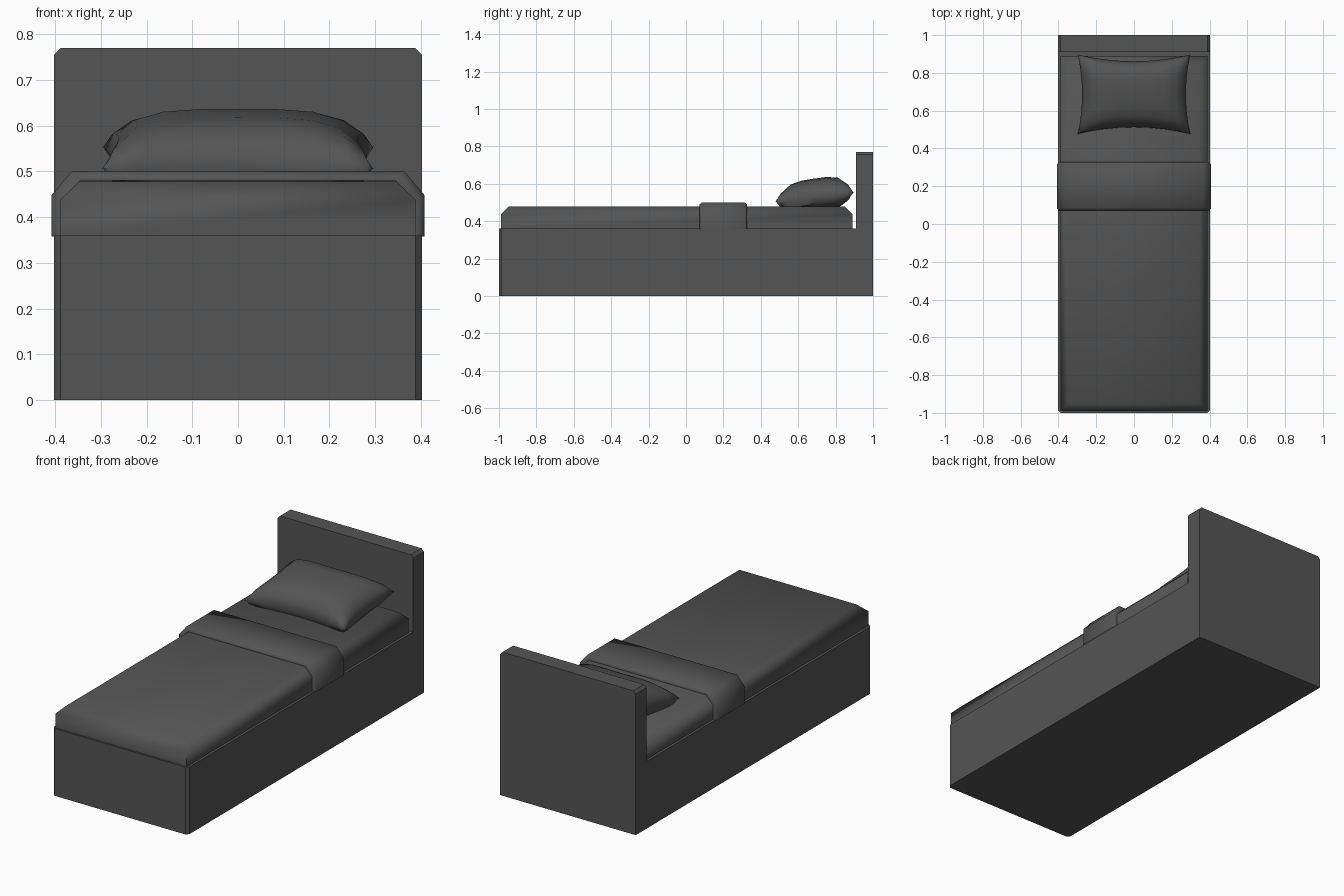
import bpy, bmesh, math

if "Cube" in bpy.data.objects:
    bpy.data.objects.remove(bpy.data.objects["Cube"])

grey = bpy.data.materials.new("dark_grey")
grey.diffuse_color = (0.09, 0.09, 0.09, 1)
grey.use_nodes = True
grey.node_tree.nodes["Principled BSDF"].inputs["Base Color"].default_value = grey.diffuse_color


def finish(bm, name, smooth=None):
    bmesh.ops.recalc_face_normals(bm, faces=bm.faces)
    me = bpy.data.meshes.new(name)
    bm.to_mesh(me)
    bm.free()
    me.materials.append(grey)
    ob = bpy.data.objects.new(name, me)
    bpy.context.collection.objects.link(ob)
    if smooth:
        bpy.ops.object.select_all(action='DESELECT')
        ob.select_set(True)
        bpy.context.view_layer.objects.active = ob
        bpy.ops.object.shade_smooth_by_angle(angle=math.radians(smooth))
    return ob


def loft(bm, rings, closed):
    vs = [[bm.verts.new(p) for p in r] for r in rings]
    n = len(vs[0])
    for a, b in zip(vs, vs[1:]):
        for i in range(n if closed else n - 1):
            j = (i + 1) % n
            bm.faces.new((a[i], a[j], b[j], b[i]))
    return vs


# Bed frame with headboard: L-shaped side profile, extruded across x
bm = bmesh.new()
side = [(-1, 0), (1, 0), (1, .77), (.91, .77), (.91, .36), (-1, .36)]
ends = loft(bm, [[(x, y, z) for y, z in side] for x in (-.402, .402)], True)
for e in ends:
    bm.faces.new(e)


def chamfered(e):
    a, b = (v.co for v in e.verts)
    front_corner = a.y < -.99 and b.y < -.99 and abs(a.x - b.x) < .01
    head_corner = a.z > .76 and b.z > .76 and abs(a.x - b.x) < .01
    return front_corner or head_corner


bmesh.ops.bevel(bm, geom=[e for e in bm.edges if chamfered(e)],
                offset=.014, segments=1, affect='EDGES')
finish(bm, "bed_frame")

# Mattress: rectangle rings with a chamfered top
bm = bmesh.new()
rings = []
for z, d in ((.358, 0), (.437, 0), (.478, .042)):
    x, y0, y1 = .389 - d, -.99 + d, .89 - d
    rings.append([(-x, y0, z), (x, y0, z), (x, y1, z), (-x, y1, z)])
bm.faces.new(loft(bm, rings, True)[-1])
finish(bm, "mattress", 60)

# Folded blanket band draped over the mattress
bm = bmesh.new()
rings = []
for y, d in ((.072, .02), (.072, .01), (.085, 0), (.315, 0), (.327, .01), (.327, .02)):
    x, z = .408 - d, .5 - d
    half = [(x, .358), (x, z - .052), (x - .044, z)]
    rings.append([(-a, y, b) for a, b in half] + [(a, y, b) for a, b in half[::-1]])
loft(bm, rings, False)
finish(bm, "blanket_fold", 60)

# Pillow: two puffed sheets with pinched corners, tilted up to the headboard
bm = bmesh.new()
N, M = 10, 8
us = [math.sin(math.pi * (i / N - .5)) for i in range(N + 1)]
ws = [math.sin(math.pi * (j / M - .5)) for j in range(M + 1)]
for s in (1, -1):
    rings = []
    for v in ws:
        row = []
        for u in us:
            x = .298 * u * (1 - .08 * (1 - v * v))
            y = .687 + .21 * v * (1 - .17 * (1 - u * u))
            puff = math.sqrt(max(0, (1 - u ** 4) * (1 - v ** 4)))
            z = .53 + .025 * v + s * .098 * puff
            row.append((x, y, max(z, .476)))
        rings.append(row)
    loft(bm, rings, False)
bmesh.ops.remove_doubles(bm, verts=bm.verts, dist=.0005)
finish(bm, "pillow", 60)
